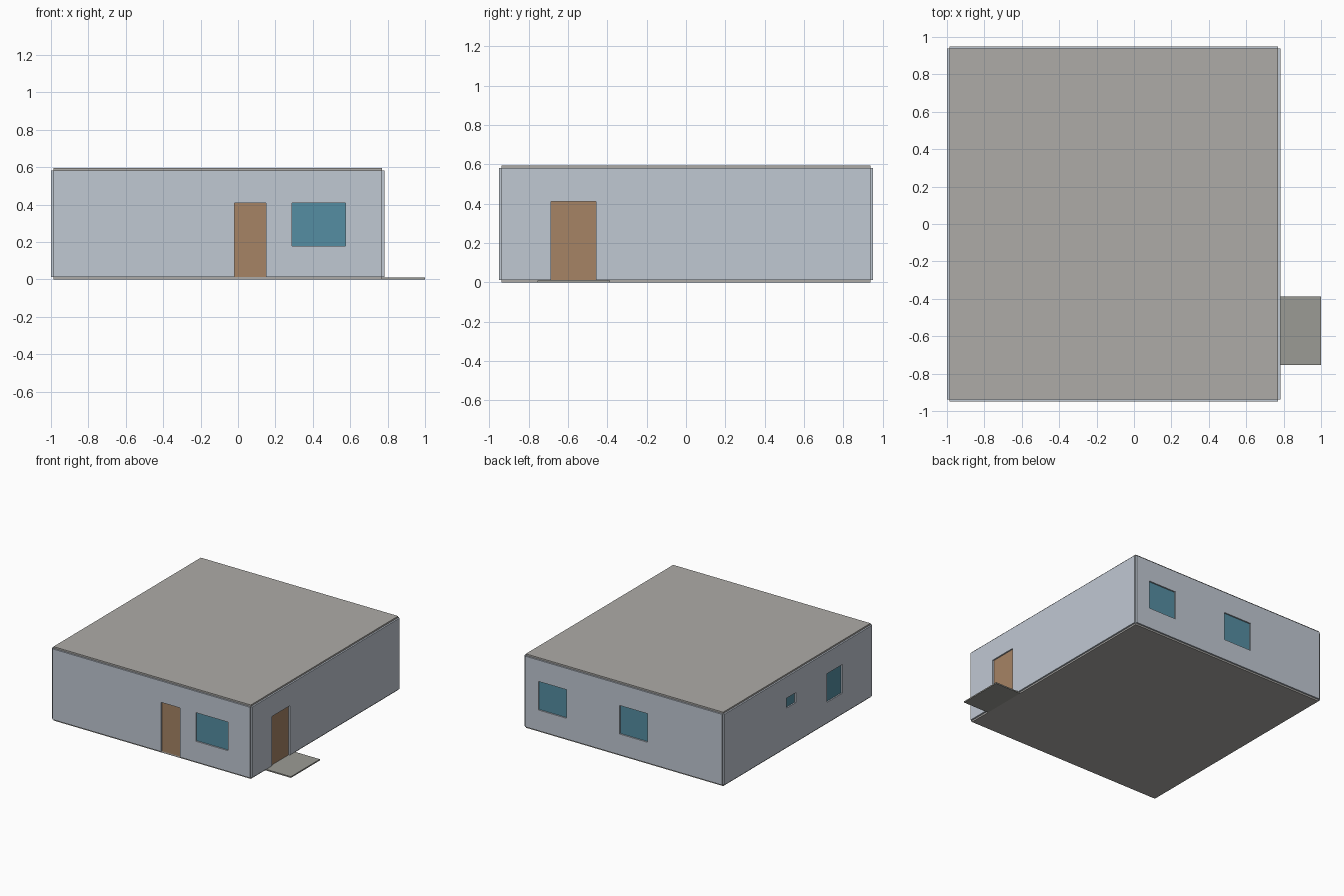
import bpy, bmesh
from mathutils import Vector

if "Cube" in bpy.data.objects:
    bpy.data.objects.remove(bpy.data.objects["Cube"])

T = 0.013                                  # panel thickness
X0, X1, Y, ZB, ZT = -0.987, 0.770, 0.937, 0.013, 0.582   # inner volume


def material(name, rgb):
    m = bpy.data.materials.new(name)
    m.diffuse_color = (*rgb, 1)
    m.use_nodes = True
    m.node_tree.nodes["Principled BSDF"].inputs["Base Color"].default_value = m.diffuse_color
    return m


WALL = material("wall_paint", (0.53, 0.58, 0.65))
ROOF = material("roof_concrete", (0.42, 0.41, 0.39))
STEP = material("step_concrete", (0.33, 0.33, 0.30))
WOOD = material("door_wood", (0.38, 0.23, 0.13))
GLASS = material("window_glass", (0.09, 0.27, 0.36))


def finish(name, bm, mat):
    bmesh.ops.recalc_face_normals(bm, faces=bm.faces[:])
    me = bpy.data.meshes.new(name)
    bm.to_mesh(me)
    bm.free()
    me.materials.append(mat)
    ob = bpy.data.objects.new(name, me)
    bpy.context.collection.objects.link(ob)
    return ob


def box(name, lo, hi, mat):
    lo, hi = Vector(lo), Vector(hi)
    bm = bmesh.new()
    bmesh.ops.create_cube(bm, size=1)
    for v in bm.verts:
        v.co = (lo + hi) / 2 + v.co * (hi - lo)
    return finish(name, bm, mat)


def wall(name, axis, inner, out, u_range, openings):
    """Panel grown outward from the inner plane, with a pane set in each opening.
    axis: normal axis (0 = x, 1 = y); openings: (part, u0, u1, z0, z1)."""
    def point(u, d, z):
        return (d, u, z) if axis == 0 else (u, d, z)

    us = sorted({*u_range, *(u for o in openings for u in o[1:3])})
    zs = sorted({ZB, ZT, *(z for o in openings for z in o[3:5])})
    bm = bmesh.new()
    grid = [[bm.verts.new(point(u, inner, z)) for z in zs] for u in us]
    for i in range(len(us) - 1):
        for j in range(len(zs) - 1):
            u, z = (us[i] + us[i + 1]) / 2, (zs[j] + zs[j + 1]) / 2
            if not any(o[1] < u < o[2] and o[3] < z < o[4] for o in openings):
                bm.faces.new((grid[i][j], grid[i + 1][j],
                              grid[i + 1][j + 1], grid[i][j + 1]))
    bmesh.ops.delete(bm, geom=[v for v in bm.verts if not v.link_faces], context='VERTS')
    # thicken outward, keeping the inner skin
    res = bmesh.ops.extrude_face_region(bm, geom=bm.faces[:], use_keep_orig=True)
    shift = Vector(point(0, out * T, 0))
    for v in res["geom"]:
        if isinstance(v, bmesh.types.BMVert):
            v.co += shift
    finish(name, bm, WALL)
    for n, (part, u0, u1, z0, z1) in enumerate(openings, 1):
        a, b = sorted((inner, inner + out * 0.002))
        box(f"{name}_{part}_{n}", point(u0, a, z0), point(u1, b, z1),
            WOOD if part == "door" else GLASS)


# floor, roof and side step
box("floor_slab", (X0, -Y, 0), (X1, Y, ZB), ROOF)
box("roof_slab", (X0, -Y, ZT), (X1, Y, ZT + T), ROOF)
box("side_step", (X1, -0.755, 0), (1.0, -0.387, 0.010), STEP)

# walls with doors and windows
wall("front_wall", 1, -Y, -1, (X0, X1),
     [("door", -0.02, 0.15, ZB, 0.41), ("window", 0.29, 0.575, 0.18, 0.41)])
wall("back_wall", 1, Y, 1, (X0, X1),
     [("window", 0.40, 0.65, 0.18, 0.41), ("window", -0.323, -0.073, 0.18, 0.41)])
wall("right_wall", 0, X1, 1, (-Y, Y),
     [("door", -0.685, -0.458, ZB, 0.41)])
wall("left_wall", 0, X0, -1, (-Y, Y),
     [("window", 0.032, 0.148, 0.33, 0.41), ("window", -0.56, -0.366, 0.18, 0.41)])
